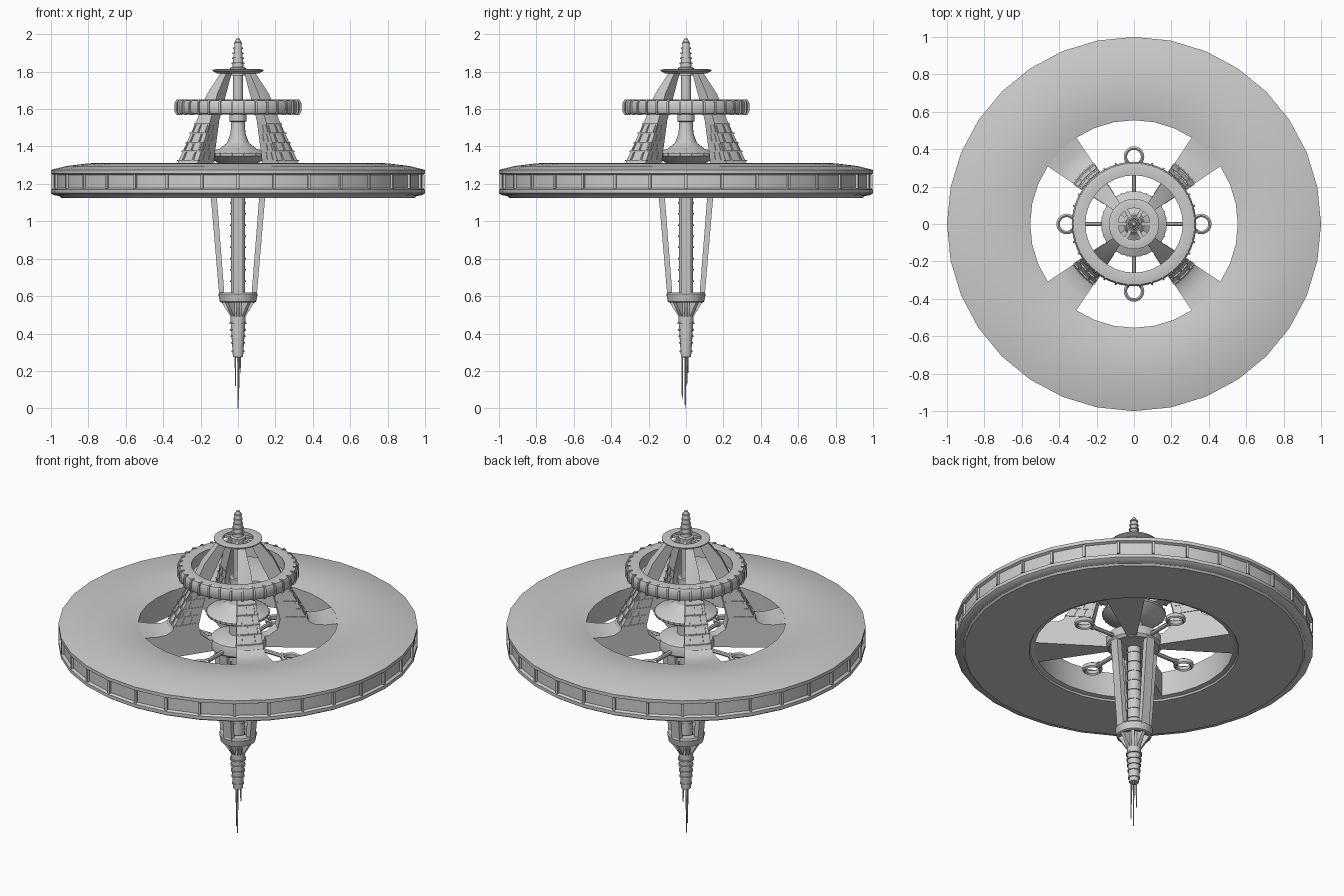
import bpy, bmesh
from math import pi, sin, cos, radians
from mathutils import Matrix, Vector

if "Cube" in bpy.data.objects:
    bpy.data.objects.remove(bpy.data.objects["Cube"])

SEG = 32
STEP = 2 * pi / SEG
DIAG = [radians(45 + 90 * i) for i in range(4)]
AXES = [radians(90 * i) for i in range(4)]


def revolve(bm, profile, a0=0.0, a1=2 * pi, segs=SEG, centre=(0, 0)):
    """Sweep a closed (radius, z) outline about a vertical axis; cap partial sweeps."""
    full = a1 - a0 > 2 * pi - 1e-5
    rows = []
    for i in range(segs if full else segs + 1):
        a = a0 + (a1 - a0) * i / segs
        rows.append([bm.verts.new((centre[0] + r * cos(a), centre[1] + r * sin(a), z))
                     for r, z in profile])
    n = len(profile)
    for i in range(segs):
        p, q = rows[i], rows[(i + 1) % len(rows)]
        for j in range(n):
            k = (j + 1) % n
            if profile[j][0] < 1e-6 and profile[k][0] < 1e-6:
                continue
            bm.faces.new((p[j], q[j], q[k], p[k]))
    if not full:
        bm.faces.new(rows[0])
        bm.faces.new(rows[-1][::-1])


def wedge(bm, profile, mid, half, segs=1):
    revolve(bm, profile, mid - half, mid + half, segs)


def rect(r0, r1, z0, z1):
    return [(r0, z0), (r1, z0), (r1, z1), (r0, z1)]


def rod(bm, p, q, r0, r1, segs=8):
    p, q = Vector(p), Vector(q)
    d = q - p
    m = Matrix.Translation((p + q) / 2) @ d.to_track_quat('Z', 'Y').to_matrix().to_4x4()
    bmesh.ops.create_cone(bm, cap_ends=True, segments=segs, radius1=r0, radius2=r1,
                          depth=d.length, matrix=m)


def slab(bm, outline, width, ang):
    """Extrude an (r, z) outline to a constant width, turned to a given angle."""
    sides = []
    for t in (-width / 2, width / 2):
        sides.append([bm.verts.new((r * cos(ang) - t * sin(ang), r * sin(ang) + t * cos(ang), z))
                      for r, z in outline])
    n = len(outline)
    for j in range(n):
        k = (j + 1) % n
        bm.faces.new((sides[0][j], sides[0][k], sides[1][k], sides[1][j]))
    bm.faces.new(sides[0][::-1])
    bm.faces.new(sides[1])


def finish(name, bm, angle=30):
    bmesh.ops.remove_doubles(bm, verts=bm.verts, dist=1e-6)
    bmesh.ops.recalc_face_normals(bm, faces=bm.faces)
    me = bpy.data.meshes.new(name)
    bm.to_mesh(me)
    bm.free()
    me.shade_smooth()
    me.set_sharp_from_angle(angle=radians(angle))
    ob = bpy.data.objects.new(name, me)
    bpy.context.collection.objects.link(ob)
    return ob


def lathe(name, profile, segs=SEG):
    bm = bmesh.new()
    revolve(bm, profile, segs=segs)
    return finish(name, bm)


# main habitat disc with recessed window band
lathe("main_disc", [
    (.555, 1.29), (.62, 1.303), (.71, 1.312), (.80, 1.31), (.92, 1.295), (1.0, 1.275),
    (1.0, 1.255), (.985, 1.248), (.985, 1.178), (1.0, 1.17), (1.0, 1.15), (.985, 1.14),
    (.955, 1.135), (.945, 1.125), (.585, 1.125), (.58, 1.135), (.555, 1.14)])
bm = bmesh.new()
for i in range(SEG):
    wedge(bm, rect(.975, .998, 1.176, 1.25), i * STEP, .007)
finish("disc_window_bars", bm)

# four wedge spokes sweeping up into pylons
bm = bmesh.new()
for a in DIAG:
    wedge(bm, [(.565, 1.14), (.565, 1.29), (.49, 1.28), (.43, 1.282), (.395, 1.30),
               (.265, 1.54), (.20, 1.68), (.11, 1.795), (.06, 1.795), (.18, 1.54),
               (.235, 1.31), (.22, 1.25), (.17, 1.21), (.09, 1.20), (.09, 1.14)],
          a, STEP, 2)
finish("pylons", bm)

# brick-like window ribs on the pylons
def r_out(z):
    return .392 - (z - 1.31) * .545

def r_in(z):
    return .235 - (z - 1.31) * .24

bm = bmesh.new()
levels = [1.325, 1.375, 1.42, 1.47, 1.52]
for a in DIAG:
    for z in levels:
        wedge(bm, rect(r_in(z) + .01, r_out(z) + .004, z - .004, z + .004), a, STEP + .012, 2)
    for n, (z0, z1) in enumerate(zip(levels, levels[1:])):
        for t in ((-.5, .5), (-.8, 0, .8))[n % 2]:
            wedge(bm, [(r_out(z0) - .02, z0), (r_out(z0) + .003, z0),
                       (r_out(z1) + .003, z1), (r_out(z1) - .02, z1)], a + t * STEP, .012)
        for f in ((.35, .7), (.5, .85))[n % 2]:
            m0 = r_in(z0) + f * (r_out(z0) - r_in(z0))
            m1 = r_in(z1) + f * (r_out(z1) - r_in(z1))
            wedge(bm, [(m0 - .003, z0), (m0 + .003, z0), (m1 + .003, z1), (m1 - .003, z1)],
                  a, STEP + .01)
finish("pylon_window_ribs", bm)

# upper ring with window bars
lathe("upper_ring", [(.26, 1.575), (.30, 1.57), (.325, 1.575), (.333, 1.59), (.333, 1.63),
                     (.325, 1.645), (.30, 1.65), (.26, 1.645)])
bm = bmesh.new()
for i in range(SEG):
    wedge(bm, [(.31, 1.568), (.33, 1.57), (.34, 1.588), (.34, 1.632), (.33, 1.65), (.31, 1.652)],
          (i + .5) * STEP, .016)
finish("upper_ring_bars", bm)

# open cap at the top of the pylons
lathe("top_cap", [(.085, 1.79), (.11, 1.79), (.135, 1.803), (.135, 1.81), (.11, 1.815),
                  (.085, 1.812)])
bm = bmesh.new()
for i in range(6):
    slab(bm, rect(.02, .09, 1.793, 1.808), .02, i * pi / 3)
finish("cap_spokes", bm)

# ringed spire
lathe("spire", [(0, 1.78), (.042, 1.78), (.042, 1.82), (.03, 1.825), (.018, 1.95),
                (.01, 1.975), (0, 1.98)], 16)
bm = bmesh.new()
for i in range(5):
    z, r = 1.845 + .027 * i, .036 - .0035 * i
    revolve(bm, [(0, z - .005), (r, z - .004), (r, z + .004), (0, z + .005)], segs=16)
finish("spire_rings", bm)

# upper column and flared central bell
lathe("upper_column", [(0, 1.5), (.027, 1.5), (.027, 1.8), (0, 1.8)], 16)
lathe("central_bell", [
    (0, 1.57), (.046, 1.57), (.046, 1.535), (.036, 1.53), (.04, 1.47), (.058, 1.42),
    (.10, 1.387), (.165, 1.37), (.175, 1.362), (.175, 1.35), (.15, 1.335), (.10, 1.31),
    (.05, 1.29), (0, 1.285)])
bm = bmesh.new()
for i in range(SEG):
    wedge(bm, rect(.16, .178, 1.35, 1.364), i * STEP, .02)
finish("bell_rim_bars", bm)

# hub
lathe("hub", [(0, 1.3), (.05, 1.3), (.05, 1.23), (.10, 1.225), (.15, 1.205), (.155, 1.19),
              (.155, 1.15), (.14, 1.135), (0, 1.135)])

# docking rings on thin arms
bm = bmesh.new()
for a in AXES:
    c = (.36 * cos(a), .36 * sin(a))
    revolve(bm, [(.037, 1.155), (.045, 1.148), (.055, 1.155), (.055, 1.175), (.045, 1.182),
                 (.037, 1.175)], segs=24, centre=c)
    rod(bm, (.14 * cos(a), .14 * sin(a), 1.165), (.31 * cos(a), .31 * sin(a), 1.165), .012, .012)
    rod(bm, (.295 * cos(a), .295 * sin(a), 1.165), (.315 * cos(a), .315 * sin(a), 1.165), .018, .018)
finish("docking_rings", bm)

# lower column with bands and four tapering struts
lathe("lower_column", [(0, 1.15), (.038, 1.15), (.038, .48), (0, .48)], 16)
bm = bmesh.new()
for i in range(8):
    z = .68 + .06 * i
    revolve(bm, [(0, z - .004), (.042, z - .004), (.042, z + .004), (0, z + .004)], segs=16)
finish("column_bands", bm)
bm = bmesh.new()
for a in AXES:
    slab(bm, [(.115, 1.15), (.147, 1.15), (.1, .6), (.072, .6)], .055, a)
finish("column_struts", bm)

# collar and supporting fins
lathe("collar", [(.055, .62), (.10, .62), (.105, .61), (.097, .57), (.085, .565), (.055, .575)])
bm = bmesh.new()
for i in range(8):
    slab(bm, [(.03, .60), (.09, .59), (.088, .567), (.045, .50), (.03, .48)], .02, i * pi / 4)
finish("collar_fins", bm)

# ringed lower tail
lathe("tail", [(0, .52), (.04, .52), (.04, .47), (.027, .275), (0, .27)], 16)
bm = bmesh.new()
for i in range(5):
    z, r = .455 - .035 * i - .01 * (i > 3), .046 - .003 * i
    revolve(bm, [(0, z - .006), (r, z - .004), (r, z + .004), (0, z + .006)], segs=16)
finish("tail_rings", bm)

# antenna needles
bm = bmesh.new()
for x, y, z in ((0, -.004, 0), (-.014, .004, .12), (.012, .01, .19), (.004, -.02, .05)):
    rod(bm, (x, y, z), (x, y, .29), .0025, .005, 6)
finish("antennas", bm)
